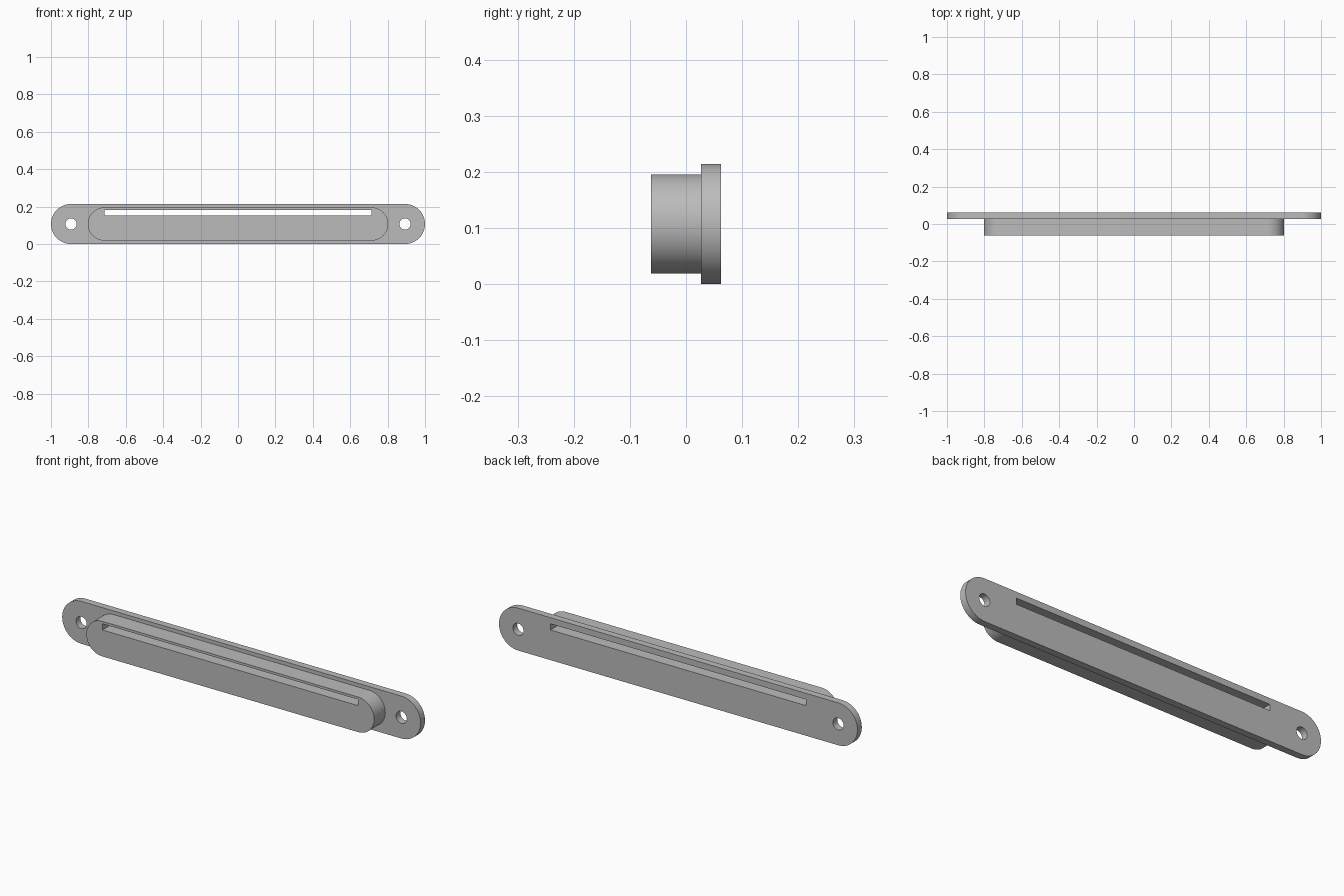
import bpy
import bmesh
from math import pi, cos, sin, radians

if "Cube" in bpy.data.objects:
    bpy.data.objects.remove(bpy.data.objects["Cube"], do_unlink=True)

MID_Z = 0.107        # height of the long axis
FRONT, STEP, BACK = -0.062, 0.027, 0.062

grey = bpy.data.materials.new("plain_grey")
grey.use_nodes = True
grey.diffuse_color = (0.5, 0.5, 0.5, 1)
grey.node_tree.nodes["Principled BSDF"].inputs["Base Color"].default_value = (0.5, 0.5, 0.5, 1)


def prism(name, outline, y0, y1):
    """Extrude an x-z outline from y0 to y1."""
    bm = bmesh.new()
    face = bm.faces.new([bm.verts.new((x, y0, z)) for x, z in outline])
    new = bmesh.ops.extrude_face_region(bm, geom=[face])["geom"]
    verts = [g for g in new if isinstance(g, bmesh.types.BMVert)]
    bmesh.ops.translate(bm, verts=verts, vec=(0, y1 - y0, 0))
    bmesh.ops.recalc_face_normals(bm, faces=bm.faces)
    mesh = bpy.data.meshes.new(name)
    bm.to_mesh(mesh)
    bm.free()
    mesh.materials.append(grey)
    obj = bpy.data.objects.new(name, mesh)
    bpy.context.collection.objects.link(obj)
    return obj


def stadium(half_length, radius, steps=32):
    """Bar outline with fully rounded ends."""
    points = []
    for side, start in ((1, -pi / 2), (-1, pi / 2)):
        for i in range(steps + 1):
            a = start + pi * i / steps
            points.append((side * (half_length - radius) + radius * cos(a),
                           MID_Z + radius * sin(a)))
    return points


def circle(x, radius, steps=32):
    return [(x + radius * cos(2 * pi * i / steps), MID_Z + radius * sin(2 * pi * i / steps))
            for i in range(steps)]


def combine(target, tool, operation):
    tool.hide_render = True
    mod = target.modifiers.new(operation.lower(), "BOOLEAN")
    mod.operation, mod.object, mod.solver = operation, tool, "EXACT"
    bpy.context.view_layer.objects.active = target
    bpy.ops.object.modifier_apply(modifier=mod.name)
    bpy.data.objects.remove(tool, do_unlink=True)


# Mounting plate with the raised boss on its front
body = prism("flanged_body", stadium(1.0, 0.107), STEP, BACK)
boss = prism("boss", stadium(0.803, 0.0885), FRONT, (STEP + BACK) / 2)
combine(body, boss, "UNION")

# Long slot through the whole depth
slot = [(-0.713, 0.152), (0.713, 0.152), (0.713, 0.183), (-0.713, 0.183)]
combine(body, prism("slot_cutter", slot, FRONT - 0.1, BACK + 0.1), "DIFFERENCE")

# Screw holes at both ends
for x in (-0.893, 0.893):
    combine(body, prism("hole_cutter", circle(x, 0.03), FRONT - 0.1, BACK + 0.1), "DIFFERENCE")

# Smooth round ends, sharp rims
bpy.ops.object.select_all(action="DESELECT")
body.select_set(True)
bpy.context.view_layer.objects.active = body
bpy.ops.object.shade_smooth_by_angle(angle=radians(30))
